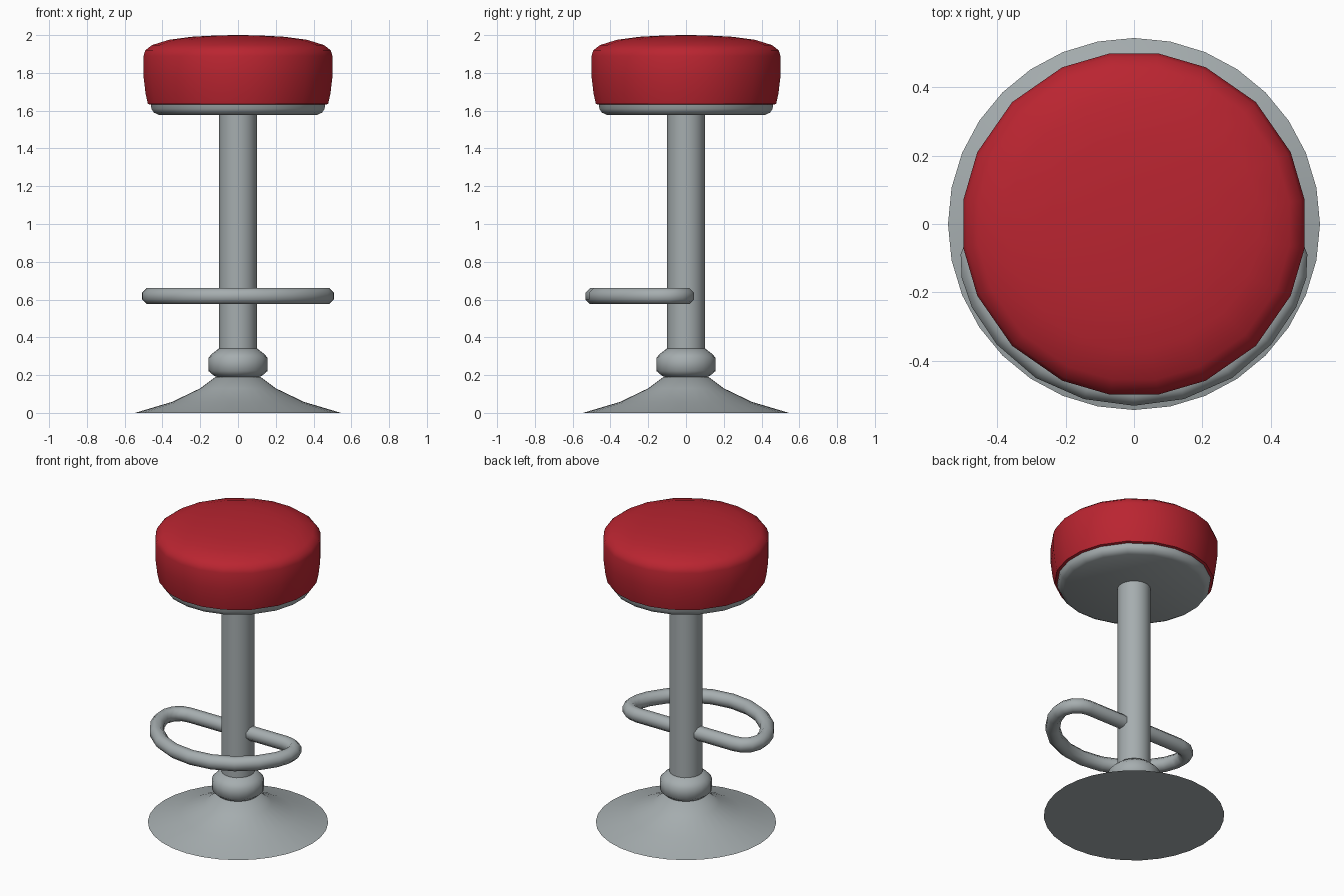
import bpy, bmesh, math
from mathutils import Vector

if "Cube" in bpy.data.objects:
    bpy.data.objects.remove(bpy.data.objects["Cube"])


def material(name, rgb):
    m = bpy.data.materials.new(name)
    m.diffuse_color = (*rgb, 1)
    m.use_nodes = True
    m.node_tree.nodes["Principled BSDF"].inputs["Base Color"].default_value = m.diffuse_color
    return m


RED = material("red vinyl", (0.49, 0.018, 0.030))
METAL = material("grey metal", (0.38, 0.42, 0.43))


def finish(name, bm, mat, angle=40):
    bmesh.ops.recalc_face_normals(bm, faces=bm.faces)
    me = bpy.data.meshes.new(name)
    bm.to_mesh(me)
    bm.free()
    me.materials.append(mat)
    me.shade_smooth()
    me.set_sharp_from_angle(angle=math.radians(angle))
    ob = bpy.data.objects.new(name, me)
    bpy.context.collection.objects.link(ob)
    return ob


def skin(bm, rings):
    """Join vertex rings with quads and cap both ends."""
    n = len(rings[0])
    for a, b in zip(rings, rings[1:]):
        for i in range(n):
            j = (i + 1) % n
            bm.faces.new((a[i], a[j], b[j], b[i]))
    bm.faces.new(rings[0][::-1])
    bm.faces.new(rings[-1])


def lathe(name, profile, angles, mat, angle=40):
    bm = bmesh.new()
    rings = [[bm.verts.new((r * math.cos(math.radians(a)), r * math.sin(math.radians(a)), z))
              for a in angles] for r, z in profile]
    skin(bm, rings)
    return finish(name, bm, mat, angle)


def even(n):
    return [360 * i / n for i in range(n)]


# twenty-sided outline shared by cushion and its plate
seat_angles = [q + a for q in (0, 90, 180, 270) for a in (8, 24.6, 45, 65.4, 82)]

# cushion
lathe("seat_cushion", [(0.46, 1.63), (0.482, 1.636), (0.494, 1.69), (0.505, 1.78), (0.505, 1.89),
                       (0.495, 1.92), (0.46, 1.947), (0.37, 1.975), (0.25, 1.991),
                       (0.12, 1.998), (0.02, 2.0)], seat_angles, RED, 60)
# plate under the cushion
lathe("seat_plate", [(0.425, 1.578), (0.45, 1.59), (0.463, 1.61), (0.467, 1.64)],
      seat_angles, METAL)
# centre column
lathe("column", [(0.1, 0.15), (0.1, 1.6)], even(24), METAL)
# collar at the foot of the column
lathe("collar", [(0.11, 0.19), (0.125, 0.195), (0.157, 0.222), (0.157, 0.292), (0.135, 0.315),
                 (0.1, 0.342)], even(20), METAL, 50)
# flared base
lathe("base", [(0.545, 0), (0.35, 0.058), (0.2, 0.13), (0.12, 0.19)], even(32), METAL)

# foot rest: half path mirrored in x, swept with an eight-sided tube
half = [(0.05, 0), (0.355, 0), (0.405, -0.01), (0.445, -0.042), (0.466, -0.095), (0.463, -0.15),
        (0.437, -0.225), (0.37, -0.325), (0.265, -0.415), (0.135, -0.472), (0, -0.49)]
path = [Vector((x, y, 0.618)) for x, y in half + [(-x, y) for x, y in half[-2::-1]]]
bm = bmesh.new()
rings = []
for i, p in enumerate(path):
    d_in = (p - path[max(i - 1, 0)]).normalized()
    d_out = (path[min(i + 1, len(path) - 1)] - p).normalized()
    t = (d_in + d_out).normalized()
    side = Vector((t.y, -t.x, 0))
    rings.append([bm.verts.new(p + 0.046 * (side * math.cos(a) + Vector((0, 0, math.sin(a)))))
                  for a in (math.radians(22.5 + 45 * k) for k in range(8))])
skin(bm, rings)
finish("foot_rest", bm, METAL, 60)
